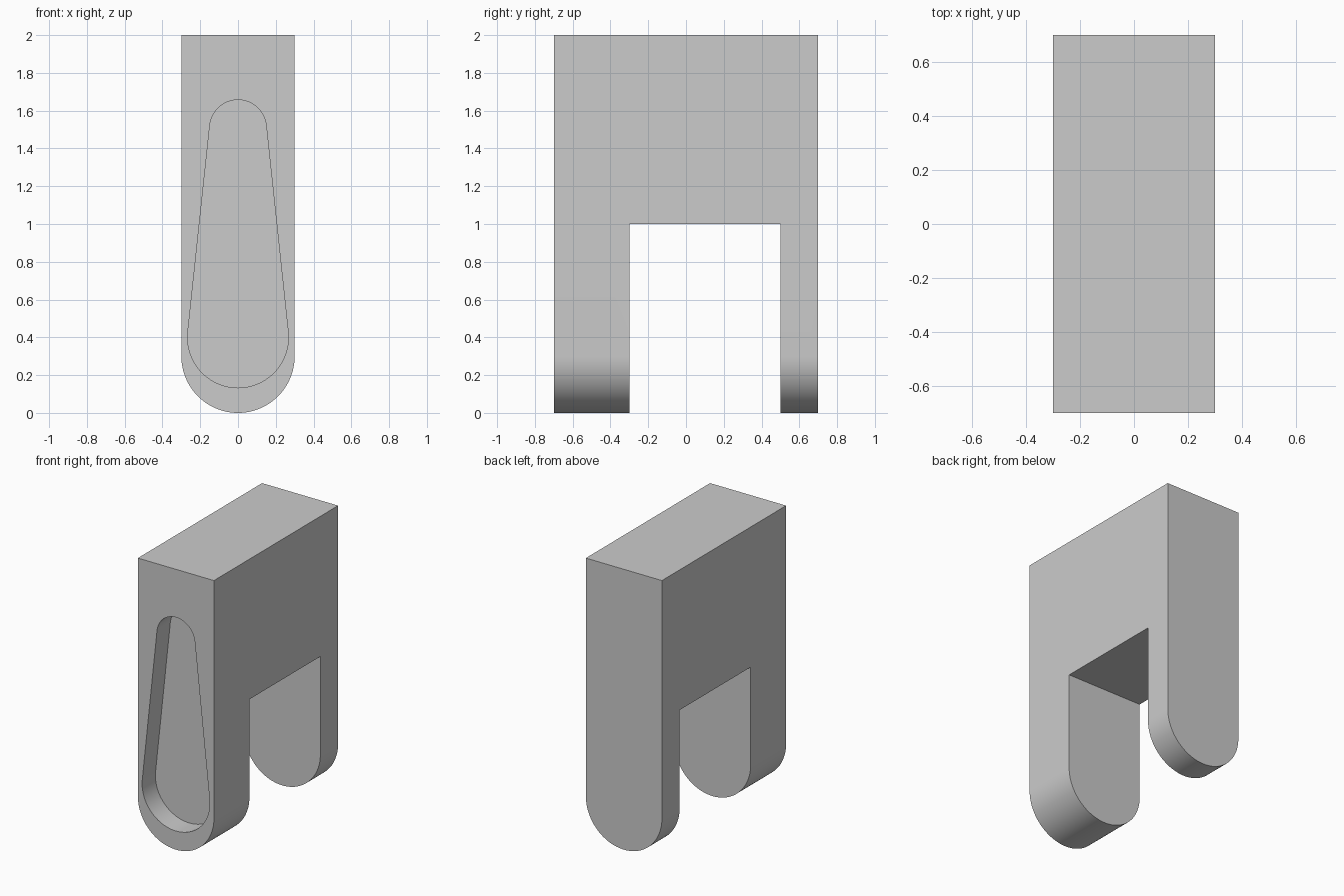
import bpy
import bmesh
from math import sin, cos, asin, pi

if "Cube" in bpy.data.objects:
    bpy.data.objects.remove(bpy.data.objects["Cube"])

WIDTH, DEPTH, HEIGHT = 0.6, 1.4, 2.0
R = WIDTH / 2
SEGMENTS = 48

grey = bpy.data.materials.new("light_grey")
grey.use_nodes = True
colour = (0.6, 0.6, 0.6, 1)
grey.diffuse_color = colour
grey.node_tree.nodes["Principled BSDF"].inputs["Base Color"].default_value = colour


def arc(cz, radius, start, end):
    """Points of an arc around x = 0, z = cz."""
    angles = (start + (end - start) * i / SEGMENTS for i in range(SEGMENTS + 1))
    return [(radius * cos(a), cz + radius * sin(a)) for a in angles]


def extrude_profile(name, points, front, back):
    """Solid made from an x-z profile drawn out along y."""
    bm = bmesh.new()
    face = bm.faces.new([bm.verts.new((x, front, z)) for x, z in points])
    moved = bmesh.ops.extrude_face_region(bm, geom=[face])["geom"]
    verts = [v for v in moved if isinstance(v, bmesh.types.BMVert)]
    bmesh.ops.translate(bm, verts=verts, vec=(0, back - front, 0))
    bmesh.ops.recalc_face_normals(bm, faces=bm.faces)
    mesh = bpy.data.meshes.new(name)
    bm.to_mesh(mesh)
    bm.free()
    mesh.materials.append(grey)
    obj = bpy.data.objects.new(name, mesh)
    bpy.context.collection.objects.link(obj)
    return obj


def cut(target, cutter):
    """Subtract a cutter and apply the result."""
    mod = target.modifiers.new(cutter.name, 'BOOLEAN')
    mod.operation = 'DIFFERENCE'
    mod.solver = 'EXACT'
    mod.object = cutter
    bpy.context.view_layer.objects.active = target
    bpy.ops.object.modifier_apply(modifier=mod.name)
    bpy.data.objects.remove(cutter)


# Block with a half-round bottom
body = extrude_profile("two_legged_block",
                       [(R, HEIGHT), (-R, HEIGHT)] + arc(R, R, pi, 2 * pi),
                       -DEPTH / 2, DEPTH / 2)

# Gap between the thick front leg and the thin back leg
cut(body, extrude_profile("leg_gap", [(-1, -1), (1, -1), (1, 1), (-1, 1)], -0.3, 0.5))

# Tapered teardrop recess in the front: two arcs joined by tangents
low_z, low_r, high_z, high_r = 0.4, 0.267, 1.507, 0.15
tilt = asin((low_r - high_r) / (high_z - low_z))
teardrop = arc(high_z, high_r, tilt, pi - tilt) + arc(low_z, low_r, pi - tilt, 2 * pi + tilt)
cut(body, extrude_profile("front_recess", teardrop, -1, -DEPTH / 2 + 0.15))

bpy.ops.object.select_all(action='DESELECT')
body.select_set(True)
bpy.context.view_layer.objects.active = body
bpy.ops.object.shade_smooth_by_angle(angle=pi / 6)
